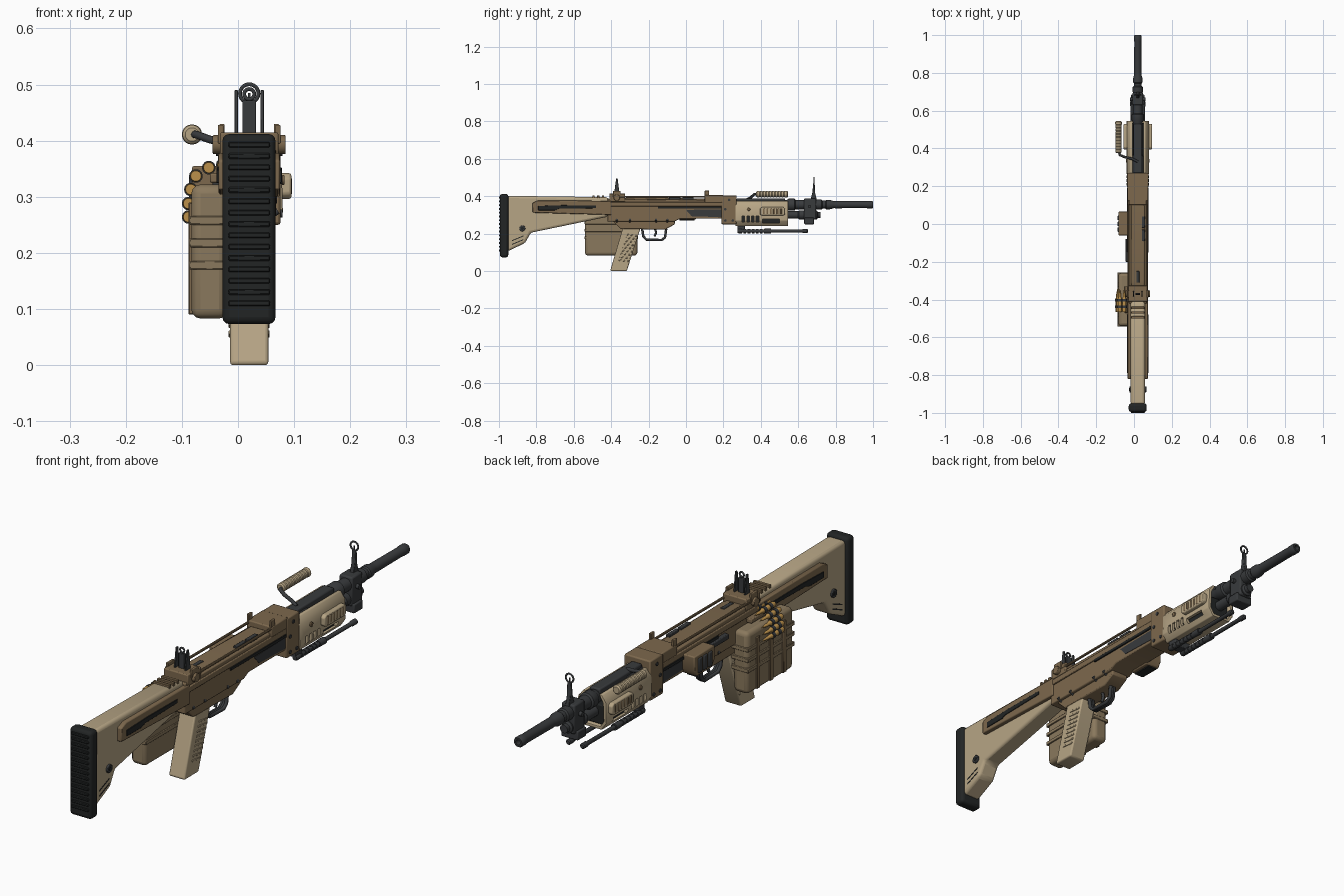
import bpy, bmesh, math
from mathutils import Vector, Matrix

if "Cube" in bpy.data.objects:
    bpy.data.objects.remove(bpy.data.objects["Cube"])

C = 0.02  # x of the weapon's centre plane


def mat(name, *c):
    m = bpy.data.materials.new(name)
    m.diffuse_color = (*c, 1)
    m.use_nodes = True
    m.node_tree.nodes["Principled BSDF"].inputs["Base Color"].default_value = m.diffuse_color
    return m


TAN = mat("tan", .47, .375, .235)
BROWN = mat("brown", .205, .14, .075)
CLOTH = mat("cloth", .255, .19, .11)
STEEL = mat("steel", .04, .043, .046)
RUBBER = mat("rubber", .016, .018, .018)
BRASS = mat("brass", .5, .28, .07)


def finish(name, bm, m, bevel=0, seg=2):
    bmesh.ops.recalc_face_normals(bm, faces=bm.faces)
    me = bpy.data.meshes.new(name)
    bm.to_mesh(me)
    bm.free()
    o = bpy.data.objects.new(name, me)
    bpy.context.collection.objects.link(o)
    me.materials.append(m)
    if bevel:
        b = o.modifiers.new("bevel", 'BEVEL')
        b.width, b.segments, b.limit_method = bevel, seg, 'ANGLE'
        b.angle_limit = math.radians(35)
    return o


def prism(name, pts, a, b, m, axis='x', bevel=.004, seg=2):
    """Extrude (y,z) points along x, or (x,z) points along y."""
    bm = bmesh.new()
    put = (lambda p, t: (t, p[0], p[1])) if axis == 'x' else (lambda p, t: (p[0], t, p[1]))
    lo, hi = ([bm.verts.new(put(p, t)) for p in pts] for t in (a, b))
    bm.faces.new(lo)
    bm.faces.new(hi)
    for i in range(len(pts)):
        j = (i + 1) % len(pts)
        bm.faces.new((lo[i], lo[j], hi[j], hi[i]))
    return finish(name, bm, m, bevel, seg)


def box(name, x, y, z, m, bevel=.003, seg=2):
    return prism(name, [(y[0], z[0]), (y[1], z[0]), (y[1], z[1]), (y[0], z[1])], *x, m, bevel=bevel, seg=seg)


def pair(fn, name, d0, d1, *args, **kw):
    """The same part on both sides, d0..d1 away from the centre plane."""
    for tag, s in (("right", 1), ("left", -1)):
        a, b = sorted((C + s * d0, C + s * d1))
        fn(f"{name}_{tag}", a, b, *args, **kw) if fn is prism else fn(f"{name}_{tag}", (a, b), *args, **kw)


def lathe(name, prof, m, x=C, z=0, n=24):
    """Turn (y, radius) points around an axis along y."""
    bm = bmesh.new()
    rings = [[bm.verts.new((x + r * math.cos(2 * math.pi * i / n), y, z + r * math.sin(2 * math.pi * i / n)))
              for i in range(n)] for y, r in prof]
    for p, q in zip(rings, rings[1:]):
        for i in range(n):
            bm.faces.new((p[i], p[(i + 1) % n], q[(i + 1) % n], q[i]))
    bm.faces.new(rings[0])
    bm.faces.new(rings[-1])
    return finish(name, bm, m)


def rod(name, p, q, r, m, n=16, bevel=0):
    p, q = Vector(p), Vector(q)
    bm = bmesh.new()
    rot = (q - p).to_track_quat('Z', 'Y').to_matrix().to_4x4()
    bmesh.ops.create_cone(bm, cap_ends=True, segments=n, radius1=r, radius2=r, depth=(q - p).length,
                          matrix=Matrix.Translation((p + q) / 2) @ rot)
    return finish(name, bm, m, bevel)


def tube(name, pts, r, m, cyclic=False):
    cu = bpy.data.curves.new(name, 'CURVE')
    cu.dimensions, cu.bevel_depth, cu.bevel_resolution, cu.use_fill_caps = '3D', r, 3, True
    s = cu.splines.new('POLY')
    s.points.add(len(pts) - 1)
    for sp, p in zip(s.points, pts):
        sp.co = (*p, 1)
    s.use_cyclic_u = cyclic
    cu.materials.append(m)
    o = bpy.data.objects.new(name, cu)
    bpy.context.collection.objects.link(o)
    return o


def side(fn, pts):
    return lambda name, x, *a, **k: fn(name, pts, *x, *a, **k)


# Stock with ribbed butt pad
stock = [(-.955, .105), (-.86, .15), (-.83, .205), (-.42, .29), (-.40, .38), (-.43, .395), (-.955, .402)]
prism("stock", stock, C - .038, C + .038, TAN, bevel=.012, seg=3)
box("butt_pad", (-.028, .067), (-.995, -.95), (.073, .412), RUBBER, .013, 3)
for i in range(15):
    z = .105 + i * .0202
    box(f"butt_pad_rib_{i}", (-.017, .057), (-1.0, -.99), (z, z + .01), RUBBER, .002, 1)
plate = [(-.82, .312), (-.4, .30), (-.4, .375), (-.79, .378), (-.82, .365)]
pair(side(prism, plate), "stock_plate", .03, .055, BROWN)
pair(side(prism, [(-.79, .325), (-.70, .325), (-.68, .333), (-.48, .336), (-.48, .35), (-.66, .352), (-.79, .348)]),
     "stock_inlay", .05, .058, RUBBER, bevel=.001)
for s, t in ((1, "right"), (-1, "left")):
    rod(f"sling_socket_{t}", (C + s * .03, -.875, .228), (C + s * .045, -.875, .228), .016, STEEL, 20, .002)
    rod(f"sling_hole_{t}", (C + s * .04, -.875, .228), (C + s * .0465, -.875, .228), .008, RUBBER)
    for i in range(2):
        prism(f"stock_groove_{t}_{i}", [(-.93, .14 + i * .02), (-.87, .165 + i * .02), (-.87, .17 + i * .02),
              (-.93, .145 + i * .02)], *sorted((C + s * .03, C + s * .039)), RUBBER, bevel=0)
for i in range(3):
    box(f"cheek_rib_{i}", (-.015, .055), (-.50 + i * .025, -.488 + i * .025), (.385, .404), BROWN, .001, 1)

# Receiver
prism("receiver", [(-.42, .265), (-.06, .265), (-.03, .28), (.2, .28), (.2, .38), (-.42, .385)], C - .048, C + .048, BROWN)
pair(box, "receiver_rail", .04, .054, (-.41, .2), (.345, .368), BROWN)
pair(box, "rail_inlay", .05, .056, (-.15, .19), (.334, .346), RUBBER, .001, 1)
pair(side(prism, [(.0, .327), (.03, .293), (.19, .288), (.19, .33)]), "receiver_recess", .045, .0495, STEEL, bevel=0)
prism("top_cover", [(-.33, .375), (.1, .375), (.1, .388), (-.3, .396), (-.33, .39)], C - .035, C + .035, BROWN)
for i, (y, x) in enumerate(((-.28, C), (-.06, .05), (.01, .05))):
    box(f"cover_catch_{i}", (x - .008, x + .008), (y - .03, y + .03), (.38, .398), STEEL, .002)
box("front_trunnion", (C - .056, C + .056), (.19, .27), (.25, .405), BROWN, .005)
box("cover_hinge_block", (C - .054, C + .054), (.1, .2), (.365, .407), BROWN, .004)
pair(box, "hinge_tab", .044, .053, (.1, .124), (.40, .43), BROWN, .002)
for s, t in ((1, "right"), (-1, "left")):
    rod(f"cover_rod_{t}", (C + s * .048, -.36, .397), (C + s * .048, .11, .397), .005, BROWN, 10)
    for i, (y, z) in enumerate(((.21, .27), (.25, .27), (.23, .38), (.21, .33))):
        rod(f"trunnion_pin_{t}_{i}", (C + s * .05, y, z), (C + s * .059, y, z), .007, STEEL, 12)
    for i, y in enumerate((-.37, -.3, -.16, -.1)):
        rod(f"receiver_pin_{t}_{i}", (C + s * .03, y, .262), (C + s * .051, y, .275), .006, STEEL, 12)

# Trigger group and grip
prism("trigger_housing", [(-.40, .275), (-.35, .225), (-.11, .222), (-.06, .25), (-.06, .275)], C - .036, C + .036, BROWN)
prism("pistol_grip", [(-.405, .003), (-.40, 0), (-.32, 0), (-.315, .005), (-.245, .225), (-.335, .24)],
      C - .034, C + .034, TAN, bevel=.012, seg=3)
for i in range(9):
    z = .055 + i * .017
    y = -.39 + .32 * z
    prism(f"grip_rib_{i}", [(y + .012, z), (y + .066, z - .006), (y + .068, z), (y + .014, z + .007)],
          C - .0365, C + .0365, TAN, bevel=.001, seg=1)
guard = [(-.235, .228), (-.228, .185), (-.212, .168), (-.13, .166), (-.112, .18), (-.106, .225)]
for dx in (-.008, 0, .008):
    tube(f"trigger_guard_{dx}", [(C + dx, *p) for p in guard], .007, STEEL)
tube("trigger", [(C, -.165, .225), (C, -.16, .205), (C, -.168, .185)], .006, STEEL)

# Rear sight
box("rear_sight_base", (C - .052, C + .052), (-.41, -.325), (.37, .415), BROWN, .004)
pair(box, "sight_base_wing", .046, .056, (-.39, -.35), (.395, .428), BROWN, .002)
rod("sight_adjuster", (-.045, -.37, .393), (.085, -.37, .393), .017, BROWN, 20, .002)
pair(side(prism, [(-.385, .41), (-.355, .41), (-.365, .49), (-.374, .49)]), "sight_wing", .02, .026, STEEL, bevel=.001)
box("sight_leaf", (C - .012, C + .012), (-.376, -.364), (.41, .472), STEEL, .002)


def ring(name, y, z, r, w, m):
    tube(name, [(C + r * math.cos(a * math.pi / 12), y, z + r * math.sin(a * math.pi / 12)) for a in range(24)], w, m, True)


ring("rear_aperture", -.37, .483, .009, .0035, STEEL)

# Feed pouch on the left with webbing, and the ammunition belt
box("ammo_pouch", (-.083, -.018), (-.54, -.26), (.083, .322), CLOTH, .016, 3)
for i, z in enumerate((.17, .21, .25)):
    box(f"pouch_webbing_{i}", (-.087, -.014), (-.543, -.257), (z, z + .016), CLOTH, .002, 1)
for i, y in enumerate((-.48, -.40, -.32)):
    box(f"pouch_strap_{i}", (-.0885, -.06), (y - .01, y + .01), (.09, .29), BROWN, .002, 1)
for i, (x, z) in enumerate(((-.027, .357), (-.052, .352), (-.075, .337), (-.084, .313), (-.088, .288), (-.088, .264))):
    lathe(f"cartridge_{i}", [(-.465, .0095), (-.46, .0105), (-.395, .01), (-.385, .006), (-.37, .006), (-.345, .001)],
          BRASS, x, z, 14)
    for j, y in enumerate((-.445, -.41)):
        lathe(f"belt_link_{i}_{j}", [(y, .0122), (y + .014, .0122)], STEEL, x, z, 14)
box("feed_tray", (-.05, -.02), (-.47, -.33), (.325, .342), BROWN)

# Magazine well on the left
well = [(-.06, .30), (-.04, .275), (.05, .275), (.065, .30), (.065, .355), (-.06, .355)]
prism("magazine_well", well, -.082, -.02, BROWN)
for i in range(3):
    box(f"well_panel_{i}", (-.087, -.07), (-.042 + i * .031, -.018 + i * .031), (.285, .342), STEEL, .004)
box("well_opening", (-.072, -.035), (-.035, .045), (.27, .285), RUBBER, 0)
box("feed_cover_latch", (-.045, -.02), (-.2, -.08), (.315, .335), STEEL)

# Handguard shell with slots cut through
shell = [(-.058, .35), (-.06, .27), (-.04, .24), (.04, .24), (.06, .27), (.058, .35), (.04, .375), (.028, .375),
         (.045, .345), (.048, .275), (.034, .252), (-.034, .252), (-.048, .275), (-.045, .345), (-.028, .375), (-.04, .375)]
hand = prism("handguard", [(C + x, z) for x, z in shell], .265, .545, TAN, 'y', .003)
slots = [(y, y + .014, .262, .295) for y in (.30, .325, .35, .375)] + [(.41, .50, .258, .278)]
for i, (a, b, c, d) in enumerate(slots):
    cutter = box(f"slot_cutter_{i}", (-.2, .2), (a, b), (c, d), STEEL, 0)
    cutter.hide_render = True
    mod = hand.modifiers.new(f"slot_{i}", 'BOOLEAN')
    mod.object, mod.solver = cutter, 'EXACT'
    bpy.context.view_layer.objects.active = hand
    bpy.ops.object.modifier_apply(modifier=mod.name) if i > 99 else None
dg = bpy.context.evaluated_depsgraph_get()
new_mesh = bpy.data.meshes.new_from_object(hand.evaluated_get(dg))
hand.modifiers.clear()
hand.data = new_mesh
for o in [o for o in bpy.data.objects if o.name.startswith("slot_cutter")]:
    bpy.data.objects.remove(o)
box("handguard_liner", (C - .042, C + .042), (.27, .535), (.255, .33), RUBBER, .004)
pair(side(prism, [(.395, .305), (.405, .296), (.52, .296), (.53, .305), (.53, .333), (.52, .342), (.405, .342), (.395, .333)]),
     "heat_shield", .05, .075, TAN, bevel=.004)
for i in range(6):
    y = .41 + i * .0185
    pair(box, f"shield_slot_{i}", .07, .0762, (y, y + .011), (.303, .335), BROWN, .004)
for s, t in ((1, "right"), (-1, "left")):
    rod(f"handguard_screw_{t}", (C + s * .05, .335, .33), (C + s * .063, .335, .33), .009, BROWN, 16, .002)

# Barrel, muzzle, gas system
lathe("barrel", [(.2, .03), (.36, .03), (.365, .026), (.54, .026), (.55, .032), (.58, .032), (.585, .025), (.69, .025),
                 (.70, .027), (.725, .027), (.73, .021), (.745, .021), (.75, .025), (.77, .025), (.79, .019), (.80, .0195),
                 (.965, .0185), (.97, .02), (.995, .02), (1.0, .017), (1.0, .010), (.93, .010)], STEEL, C, .355, 28)
box("barrel_top_rail", (C - .022, C + .022), (.27, .53), (.36, .388), STEEL, .005)
lathe("gas_tube", [(.5, .02), (.6, .02), (.605, .024), (.70, .024), (.705, .016), (.72, .016)], STEEL, C, .30, 20)
box("gas_block", (C - .028, C + .028), (.63, .695), (.275, .388), STEEL, .006)
box("gas_regulator", (C - .036, C + .036), (.632, .685), (.25, .285), STEEL, .004)
rod("gas_block_pin", (C - .04, .66, .345), (C + .04, .66, .345), .009, STEEL)

# Front sight
prism("front_sight_post", [(.665, .38), (.70, .38), (.69, .42), (.688, .468), (.68, .468), (.676, .42)],
      C - .008, C + .008, STEEL, bevel=.002)
ring("front_sight_ring", .684, .484, .0165, .0035, STEEL)
box("front_sight_blade", (C - .002, C + .002), (.682, .686), (.465, .485), STEEL, 0)

# Carry handle
tube("carry_handle_arm", [(C, .33, .385), (-.01, .345, .392), (-.05, .355, .402), (-.075, .365, .411), (-.082, .40, .411)],
     .007, STEEL)
grip = [(.375, .012), (.38, .017)]
for i in range(9):
    y = .392 + i * .016
    grip += [(y, .017), (y + .003, .0145), (y + .006, .017)]
lathe("carry_handle_grip", grip + [(.54, .018), (.545, .013)], TAN, -.082, .411, 20)

# Folded bipod
box("bipod_yoke", (C - .036, C + .036), (.275, .315), (.215, .25), STEEL)
for s, t in ((1, "right"), (-1, "left")):
    leg = [(.275, .009), (.28, .012)]
    for i in range(6):
        y = .30 + i * .022
        leg += [(y, .012), (y, .009), (y + .008, .009), (y + .008, .012)]
    lathe(f"bipod_leg_{t}", leg + [(.44, .013), (.455, .013), (.455, .008), (.62, .008), (.625, .0105), (.648, .0105),
          (.652, .007)], STEEL, C + s * .03, .214, 16)

# Smooth shading with sharp edges kept
bpy.ops.object.select_all(action='DESELECT')
for o in bpy.data.objects:
    if o.type == 'MESH':
        o.select_set(True)
        bpy.context.view_layer.objects.active = o
bpy.ops.object.shade_smooth_by_angle(angle=math.radians(35))
